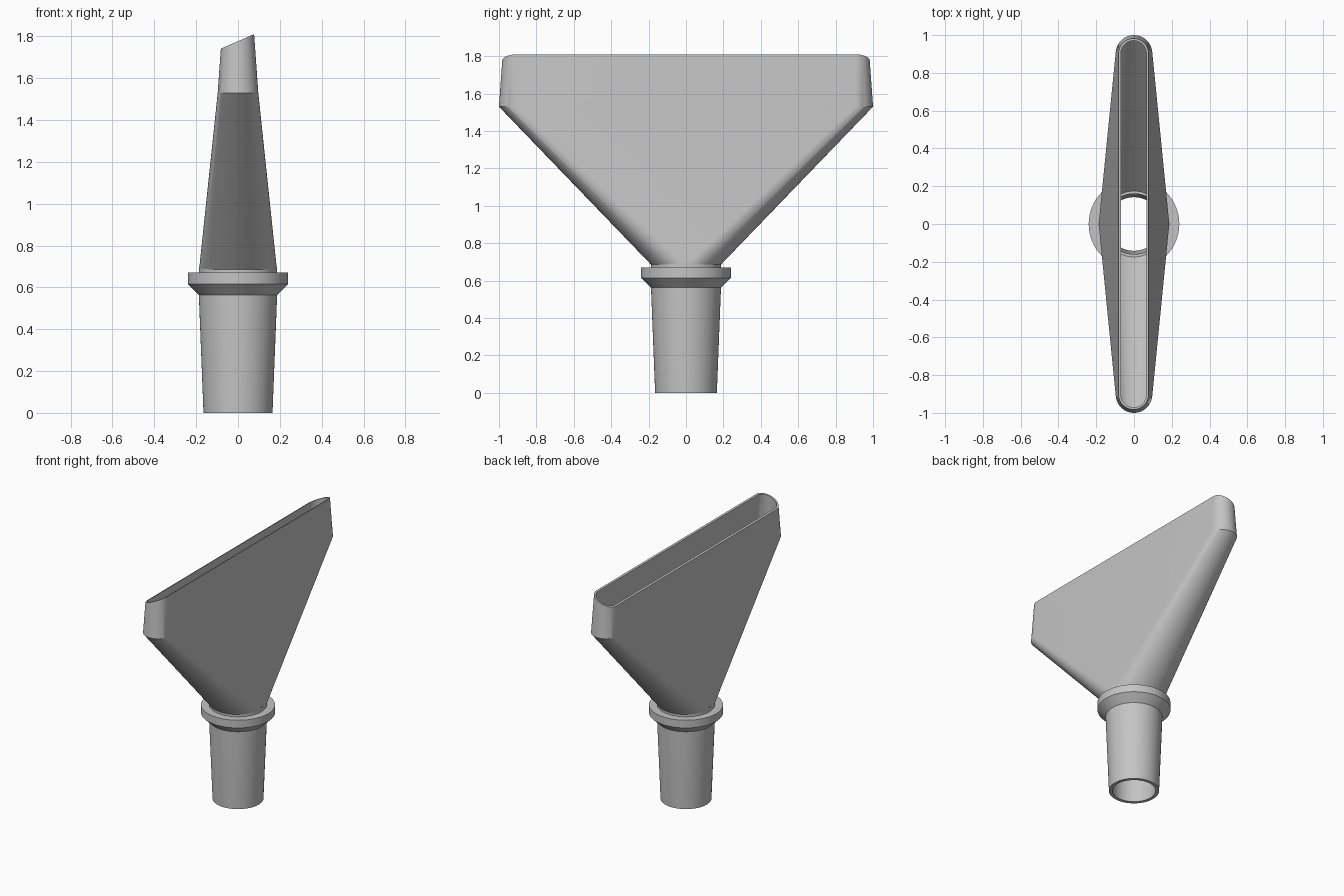
import bpy, bmesh, math

cube = bpy.data.objects.get("Cube")
if cube:
    bpy.data.objects.remove(cube, do_unlink=True)

grey = bpy.data.materials.new("Plain grey")
grey.use_nodes = True
colour = (0.55, 0.55, 0.55, 1)
grey.diffuse_color = colour
grey.node_tree.nodes["Principled BSDF"].inputs["Base Color"].default_value = colour

SEGS = 32           # segments per half circle
NECK_R = 0.187
WALL = 0.012
SHOULDER_Z = 1.53   # where the funnel turns into the straight mouth


def oval(width, length, z):
    """Ring of two half circles, pulled apart along y."""
    pts = []
    for side in (1, -1):
        for i in range(SEGS + 1):
            a = math.pi * i / SEGS
            pts.append((side * width * math.cos(a),
                        side * (width * math.sin(a) + length - width), z))
    return pts


def mouth(inset):
    """Slanted top ring of the tapering mouth."""
    pts = []
    for x0, y0, _ in oval(1, 1, 0):
        z = 1.777
        for _ in range(5):
            rise = z - SHOULDER_Z
            width = 0.097 - 0.071 * rise - inset
            length = 1.0 - 0.071 * rise - inset
            z = 1.777 + 0.432 * width * x0
        # the side of the oval is told by the index order
        side = 1 if len(pts) <= SEGS else -1
        pts.append((width * x0, width * y0 + side * (length - width), z))
    return pts


def loft(name, rings):
    """Skin a closed chain of rings into a hollow solid."""
    bm = bmesh.new()
    loops = [[bm.verts.new(p) for p in ring] for ring in rings]
    n = len(loops[0])
    for k, low in enumerate(loops):
        high = loops[(k + 1) % len(loops)]
        for i in range(n):
            j = (i + 1) % n
            bm.faces.new((low[i], low[j], high[j], high[i]))
    bmesh.ops.remove_doubles(bm, verts=bm.verts, dist=0.00005)
    bmesh.ops.recalc_face_normals(bm, faces=bm.faces)
    mesh = bpy.data.meshes.new(name)
    bm.to_mesh(mesh)
    bm.free()
    mesh.materials.append(grey)
    obj = bpy.data.objects.new(name, mesh)
    bpy.context.collection.objects.link(obj)
    bpy.ops.object.select_all(action='DESELECT')
    obj.select_set(True)
    bpy.context.view_layer.objects.active = obj
    bpy.ops.object.shade_smooth_by_angle(angle=math.radians(25))
    return obj


def lathe(name, profile):
    return loft(name, [oval(r, r, z) for r, z in profile])


# Tapered hose neck with a through bore
lathe("hose_neck", [(0.165, 0), (NECK_R, 0.56), (NECK_R, 0.70),
                    (0.16, 0.70), (0.142, 0)])

# Stop collar with a chamfered underside
lathe("stop_collar", [(0.184, 0.56), (0.24, 0.615), (0.24, 0.67), (0.184, 0.67)])

# Flattened funnel, opening into a wide slanted mouth
loft("funnel_head", [
    oval(0.186, 0.186, 0.685),
    oval(0.097, 1.0, SHOULDER_Z),
    mouth(0),
    mouth(WALL),
    oval(0.097 - WALL, 1.0 - WALL, SHOULDER_Z),
    oval(0.16, 0.16, 0.685),
])
